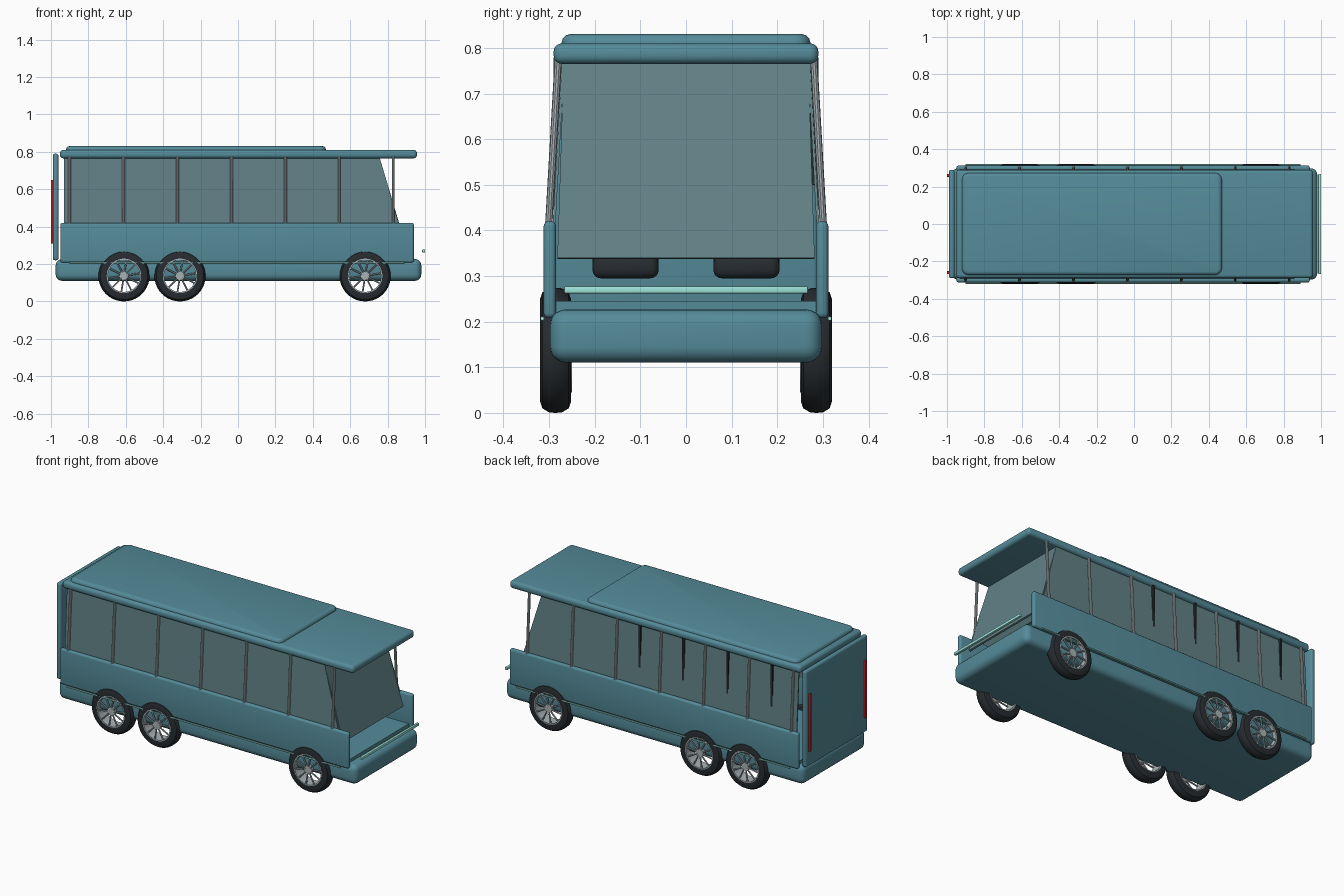
import bpy, bmesh, math
from mathutils import Vector

if "Cube" in bpy.data.objects:
    bpy.data.objects.remove(bpy.data.objects["Cube"])


def mat(name, c):
    m = bpy.data.materials.new(name)
    m.diffuse_color = (*c, 1)
    m.use_nodes = True
    m.node_tree.nodes["Principled BSDF"].inputs["Base Color"].default_value = m.diffuse_color
    return m


TEAL = mat("body_teal", (0.09, 0.26, 0.32))
GLASS = mat("tinted_glass", (0.12, 0.22, 0.24))
DARK = mat("dark_rubber", (0.02, 0.025, 0.03))
METAL = mat("light_metal", (0.4, 0.45, 0.47))
MINT = mat("mint_light", (0.35, 0.8, 0.72))
RED = mat("red_light", (0.6, 0.02, 0.03))


def finish(name, bm, material):
    bmesh.ops.recalc_face_normals(bm, faces=bm.faces[:])
    me = bpy.data.meshes.new(name)
    bm.to_mesh(me)
    bm.free()
    me.materials.append(material)
    ob = bpy.data.objects.new(name, me)
    bpy.context.collection.objects.link(ob)
    bpy.ops.object.select_all(action='DESELECT')
    ob.select_set(True)
    bpy.context.view_layer.objects.active = ob
    bpy.ops.object.shade_smooth_by_angle(angle=math.radians(35))
    return ob


def box(name, x, y, z, material, bevel=0.0, seg=4):
    """Box from (min, max) ranges with rounded edges."""
    bm = bmesh.new()
    bmesh.ops.create_cube(bm, size=1)
    for v in bm.verts:
        v.co = Vector([r[0] if c < 0 else r[1] for c, r in zip(v.co, (x, y, z))])
    if bevel:
        bmesh.ops.bevel(bm, geom=bm.edges[:], offset=bevel, segments=seg,
                        profile=0.5, affect='EDGES', clamp_overlap=True)
    return finish(name, bm, material)


def add_rod(bm, a, b, r, n=10):
    a, b = Vector(a), Vector(b)
    res = bmesh.ops.create_cone(bm, cap_ends=True, segments=n, radius1=r, radius2=r,
                                depth=(b - a).length)
    rot = (b - a).to_track_quat('Z', 'Y')
    for v in res["verts"]:
        v.co = rot @ v.co + (a + b) / 2


def rod(name, a, b, r, material, n=10):
    bm = bmesh.new()
    add_rod(bm, a, b, r, n)
    return finish(name, bm, material)


def prism(name, pts, offset, material):
    """Thin panel: a polygon extruded along an offset vector."""
    bm = bmesh.new()
    a = [bm.verts.new(p) for p in pts]
    b = [bm.verts.new(Vector(p) + Vector(offset)) for p in pts]
    bm.faces.new(a)
    bm.faces.new(b[::-1])
    for i in range(len(pts)):
        j = (i + 1) % len(pts)
        bm.faces.new((a[j], a[i], b[i], b[j]))
    return finish(name, bm, material)


def ring(name, profile, centre, material, n=40):
    """Closed (radius, y) profile revolved about the axle."""
    bm = bmesh.new()
    rows = []
    for i in range(n):
        t = 2 * math.pi * i / n
        rows.append([bm.verts.new(Vector(centre) + Vector((r * math.cos(t), y, r * math.sin(t))))
                     for r, y in profile])
    k = len(profile)
    for i in range(n):
        for j in range(k):
            a, b = rows[i], rows[(i + 1) % n]
            bm.faces.new((a[j], a[(j + 1) % k], b[(j + 1) % k], b[j]))
    return finish(name, bm, material)


# Chassis, floor, rear wall and roof
box("chassis", (-0.975, 0.98), (-0.298, 0.298), (0.11, 0.227), TEAL, 0.035, 5)
box("floor", (-0.94, 0.92), (-0.285, 0.285), (0.215, 0.245), TEAL)
box("rear_wall", (-0.99, -0.96), (-0.29, 0.29), (0.22, 0.79), TEAL, 0.012)
box("roof", (-0.952, 0.957), (-0.29, 0.29), (0.765, 0.81), TEAL, 0.018)
bm = bmesh.new()
bmesh.ops.create_cube(bm, size=1)
for v in bm.verts:
    v.co = Vector((-0.225 + v.co.x * 1.39, v.co.y * 0.545, 0.815 + v.co.z * 0.03))
bmesh.ops.bevel(bm, geom=[e for e in bm.edges if abs(e.verts[0].co.z - e.verts[1].co.z) > 0.01],
                offset=0.035, segments=4, profile=0.5, affect='EDGES')
bmesh.ops.bevel(bm, geom=[e for e in bm.edges if all(v.co.z > 0.82 for v in e.verts)],
                offset=0.018, segments=3, profile=0.5, affect='EDGES')
finish("raised_roof", bm, TEAL)

# Windshield
prism("windshield", [(0.885, -0.282, 0.34), (0.885, 0.282, 0.34),
                     (0.757, 0.268, 0.77), (0.757, -0.268, 0.77)], (-0.01, 0, -0.003), GLASS)

# Front light bar
box("front_light_bar", (0.985, 1.0), (-0.267, 0.267), (0.262, 0.278), MINT, 0.003, 2)

tyre_profile = [(0.09, -0.033), (0.112, -0.034), (0.127, -0.029), (0.136, -0.014),
                (0.137, 0.0), (0.136, 0.014), (0.127, 0.029), (0.112, 0.034), (0.09, 0.033)]
rim_profile = [(0.086, -0.036), (0.092, -0.036), (0.092, 0.034), (0.086, 0.034)]

for s, side in ((-1, "right"), (1, "left")):
    # Lower side panel, trim strip and side glass
    box(side + "_side_panel", (-0.95, 0.94), tuple(sorted((s * 0.285, s * 0.312))),
        (0.208, 0.42), TEAL, 0.011)
    rod(side + "_trim_strip", (-0.9, s * 0.315, 0.207), (0.89, s * 0.315, 0.207), 0.0045, MINT, 8)
    prism(side + "_window", [(-0.93, s * 0.292, 0.415), (0.86, s * 0.292, 0.415),
                             (0.757, s * 0.272, 0.77), (-0.93, s * 0.272, 0.77)],
          (0, -s * 0.006, 0), GLASS)
    # Window pillars
    for i in range(7):
        x = -0.9 + i * 0.2883
        rod(f"{side}_pillar_{i + 1}", (x, s * 0.301, 0.41), (x, s * 0.28, 0.775), 0.008, METAL)
    # Tail light
    box(side + "_tail_light", (-1.0, -0.987), tuple(sorted((s * 0.252, s * 0.268))),
        (0.31, 0.65), RED, 0.003, 2)
    # Front seats
    ys = tuple(sorted((s * 0.06, s * 0.205)))
    box(side + "_seat_cushion", (0.6, 0.75), ys, (0.295, 0.345), DARK, 0.018)
    box(side + "_seat_back", (0.59, 0.64), ys, (0.31, 0.52), DARK, 0.018)
    # Wheels: tyre, rim, hub and spokes
    for i, x in enumerate((-0.61, -0.31, 0.68)):
        c = Vector((x, s * 0.286, 0.137))
        tag = f"{side}_wheel_{i + 1}"
        ring(tag + "_tyre", tyre_profile, c, DARK)
        ring(tag + "_rim", [(r, y * s) for r, y in rim_profile], c, METAL)
        bm = bmesh.new()
        add_rod(bm, c - Vector((0, s * 0.03, 0)), c + Vector((0, s * 0.032, 0)), 0.024, 20)
        for k in range(10):
            t = 2 * math.pi * (k + 0.25) / 10
            d = Vector((math.cos(t), 0, math.sin(t)))
            o = Vector((0, s * 0.028, 0))
            add_rod(bm, c + o + d * 0.015, c + o + d * 0.09, 0.0045, 8)
        finish(tag + "_spokes", bm, METAL)

# Slim inner posts showing through the left windows
for i, x in enumerate((0.105, -0.18, -0.47, -0.76)):
    box(f"inner_post_{i + 1}", (x - 0.006, x + 0.006), (0.272, 0.286), (0.5, 0.77), DARK)
